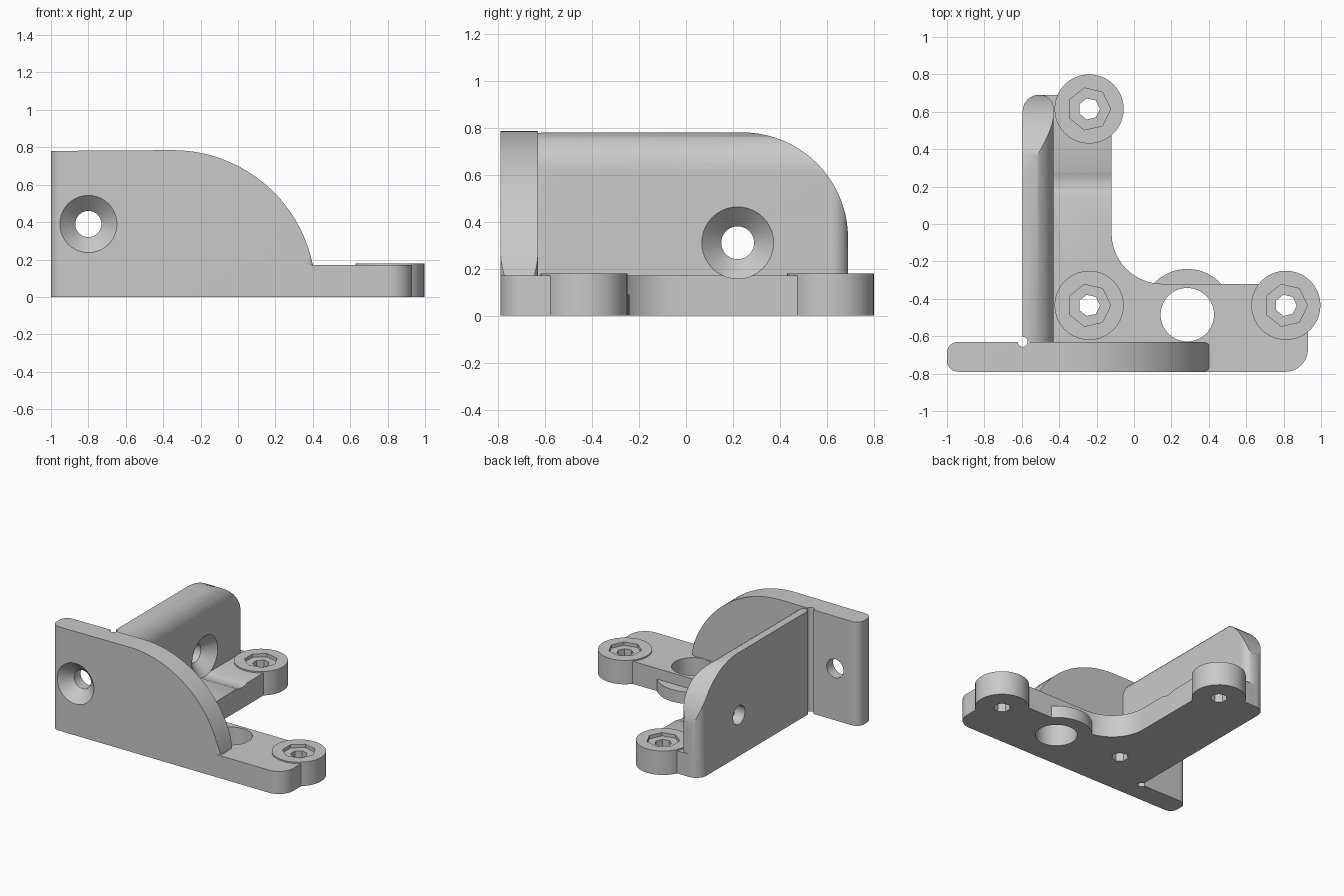
import bpy, bmesh, math
from mathutils import Vector, Matrix

if "Cube" in bpy.data.objects:
    bpy.data.objects.remove(bpy.data.objects["Cube"], do_unlink=True)

grey = bpy.data.materials.new("plain grey")
grey.use_nodes = True
grey.diffuse_color = (0.585, 0.585, 0.585, 1)
grey.node_tree.nodes["Principled BSDF"].inputs["Base Color"].default_value = grey.diffuse_color


def finish_mesh(name, bm):
    bmesh.ops.recalc_face_normals(bm, faces=bm.faces)
    mesh = bpy.data.meshes.new(name)
    bm.to_mesh(mesh)
    bm.free()
    mesh.materials.append(grey)
    ob = bpy.data.objects.new(name, mesh)
    bpy.context.collection.objects.link(ob)
    return ob


def rounded(corners, steps=10):
    """Outline from (u, v, fillet radius) corners."""
    pts = []
    for i, (u, v, r) in enumerate(corners):
        p = Vector((u, v))
        if not r:
            pts.append(p)
            continue
        a = (Vector(corners[i - 1][:2]) - p).normalized()
        b = (Vector(corners[(i + 1) % len(corners)][:2]) - p).normalized()
        half = a.angle(b) / 2
        centre = p + (a + b).normalized() * r / math.sin(half)
        start = (p + a * r / math.tan(half) - centre).normalized()
        end = (p + b * r / math.tan(half) - centre).normalized()
        sweep = start.angle(end)
        for k in range(steps + 1):
            t = sweep * k / steps
            pts.append(centre + (start * math.sin(sweep - t) + end * math.sin(t)) * r / math.sin(sweep))
    return pts


def arc(cu, cv, r, a0, a1, steps=20):
    angles = [math.radians(a0 + (a1 - a0) * k / steps) for k in range(steps + 1)]
    return [(cu + r * math.cos(a), cv + r * math.sin(a)) for a in angles]


def prism(name, outline, axis, lo, hi):
    """Extrude an outline along x, y or z."""
    place = {"x": lambda u, v, h: (h, u, v),
             "y": lambda u, v, h: (u, h, v),
             "z": lambda u, v, h: (u, v, h)}[axis]
    bm = bmesh.new()
    rings = [[bm.verts.new(place(u, v, h)) for u, v in outline] for h in (lo, hi)]
    n = len(outline)
    for ring in rings:
        bm.faces.new(ring)
    for i in range(n):
        j = (i + 1) % n
        bm.faces.new((rings[0][i], rings[0][j], rings[1][j], rings[1][i]))
    return finish_mesh(name, bm)


def turned(name, profile, centre, sides, turn=Matrix.Identity(3)):
    """Solid of revolution from (radius, height) points."""
    bm = bmesh.new()
    rings = []
    for r, h in profile:
        ring = []
        for k in range(sides):
            a = math.tau * k / sides
            co = turn @ Vector((r * math.cos(a), r * math.sin(a), h))
            ring.append(bm.verts.new(co + Vector(centre)))
        rings.append(ring)
    bm.faces.new(rings[0])
    bm.faces.new(rings[-1])
    for low, high in zip(rings, rings[1:]):
        for k in range(sides):
            j = (k + 1) % sides
            bm.faces.new((low[k], low[j], high[j], high[k]))
    return finish_mesh(name, bm)


def combine(ob, tools, operation):
    for tool in tools:
        mod = ob.modifiers.new(operation, "BOOLEAN")
        mod.operation, mod.object, mod.solver = operation, tool, "EXACT"
    bpy.context.view_layer.update()
    result = ob.evaluated_get(bpy.context.evaluated_depsgraph_get())
    mesh = bpy.data.meshes.new_from_object(result)
    ob.modifiers.clear()
    ob.data = mesh


BACK, FRONT = -0.63, -0.79
OUT, IN = -0.595, -0.43
TOP, DECK, BOSS_TOP = 0.78, 0.17, 0.18

# Front plate: side profile limited by a plan with rounded ends
profile = [(-1.1, -0.1), (0.5, -0.1), (0.5, DECK)] + arc(-0.35, 0.02, 0.765, 11.4, 90) + [(-1.1, TOP)]
front_plate = prism("front_plate", profile, "y", FRONT - 0.1, BACK + 0.1)
plan = rounded([(-1, FRONT, 0.06), (0.405, FRONT, 0.035), (0.405, BACK, 0.035), (-1, BACK, 0.06)])
plate_plan = prism("plate_plan", plan, "z", 0, 1)

# Side wall: rounded top edge, swept back corner, rounded end
section = rounded([(OUT, 0, 0), (IN, 0, 0), (IN, TOP, 0.16), (OUT, TOP, 0)])
side_wall = prism("side_wall", section, "y", -0.64, 0.8)
sweep = [(-0.7, -0.1), (0.69, -0.1)] + arc(0.24, 0.33, 0.45, 0, 90) + [(-0.7, TOP)]
wall_sweep = prism("wall_sweep", sweep, "x", -0.8, -0.2)
plan = rounded([(OUT, -0.7, 0), (IN, -0.7, 0), (IN, 0.69, 0.07), (OUT, 0.69, 0.085)])
wall_plan = prism("wall_plan", plan, "z", -0.1, 1)

# L-shaped base
outline = rounded([(OUT, FRONT, 0), (0.93, FRONT, 0.12), (0.93, -0.32, 0.1),
                   (-0.12, -0.32, 0.27), (-0.12, 0.69, 0.05), (OUT, 0.69, 0.085)])
base_plate = prism("base_plate", outline, "z", 0, DECK)

# Low rim around the large hole
HOLE = (0.285, -0.485, 0)
hole_rim = turned("hole_rim", [(0.245, 0), (0.245, 0.09)], HOLE, 40)
rim_limit = prism("rim_limit", [(0, -0.4), (0.6, -0.4), (0.6, 0), (0, 0)], "z", -0.1, 0.3)

# Screw bosses and their stepped seven-sided sockets
bosses, sockets = [], []
for label, x, y in (("back", -0.24, 0.615), ("corner", -0.24, -0.435), ("left", 0.812, -0.435)):
    bosses.append(turned(label + "_boss", [(0.185, 0), (0.185, BOSS_TOP)], (x, y, 0), 40))
    socket = [(0.058, -0.1), (0.058, 0.155), (0.115, 0.155), (0.115, 0.3)]
    sockets.append(turned("socket_cutter", socket, (x, y, 0), 7))

# Hole cutters; each countersink widens towards open air
sink = [(0.07, -0.3), (0.07, -0.083), (0.153, 0), (0.153, 0.4)]
wall_sink = turned("wall_sink_cutter", sink, (IN, 0.22, 0.31), 40, Matrix.Rotation(math.pi / 2, 3, "Y"))
plate_sink = turned("plate_sink_cutter", sink, (-0.8, FRONT, 0.39), 40, Matrix.Rotation(math.pi / 2, 3, "X"))
hole = turned("hole_cutter", [(0.143, -0.1), (0.143, 0.4)], HOLE, 40)
notch = turned("notch_cutter", [(0.027, -0.1), (0.027, 1)], (OUT, BACK, 0), 16)

combine(front_plate, [plate_plan], "INTERSECT")
combine(front_plate, [plate_sink, notch], "DIFFERENCE")
combine(side_wall, [wall_sweep, wall_plan], "INTERSECT")
combine(side_wall, [wall_sink, notch], "DIFFERENCE")
combine(base_plate, sockets + [hole, notch, wall_sink], "DIFFERENCE")
combine(hole_rim, [rim_limit], "INTERSECT")
combine(hole_rim, [hole], "DIFFERENCE")
for boss, socket in zip(bosses, sockets):
    combine(boss, [socket], "DIFFERENCE")

for helper in [plate_plan, wall_sweep, wall_plan, rim_limit, wall_sink, plate_sink, hole, notch] + sockets:
    bpy.data.objects.remove(helper, do_unlink=True)

# Smooth the curves, keep the edges crisp
bpy.ops.object.select_all(action="DESELECT")
for ob in [front_plate, side_wall, base_plate, hole_rim] + bosses:
    ob.select_set(True)
    bpy.context.view_layer.objects.active = ob
bpy.ops.object.shade_smooth_by_angle(angle=math.radians(30))
